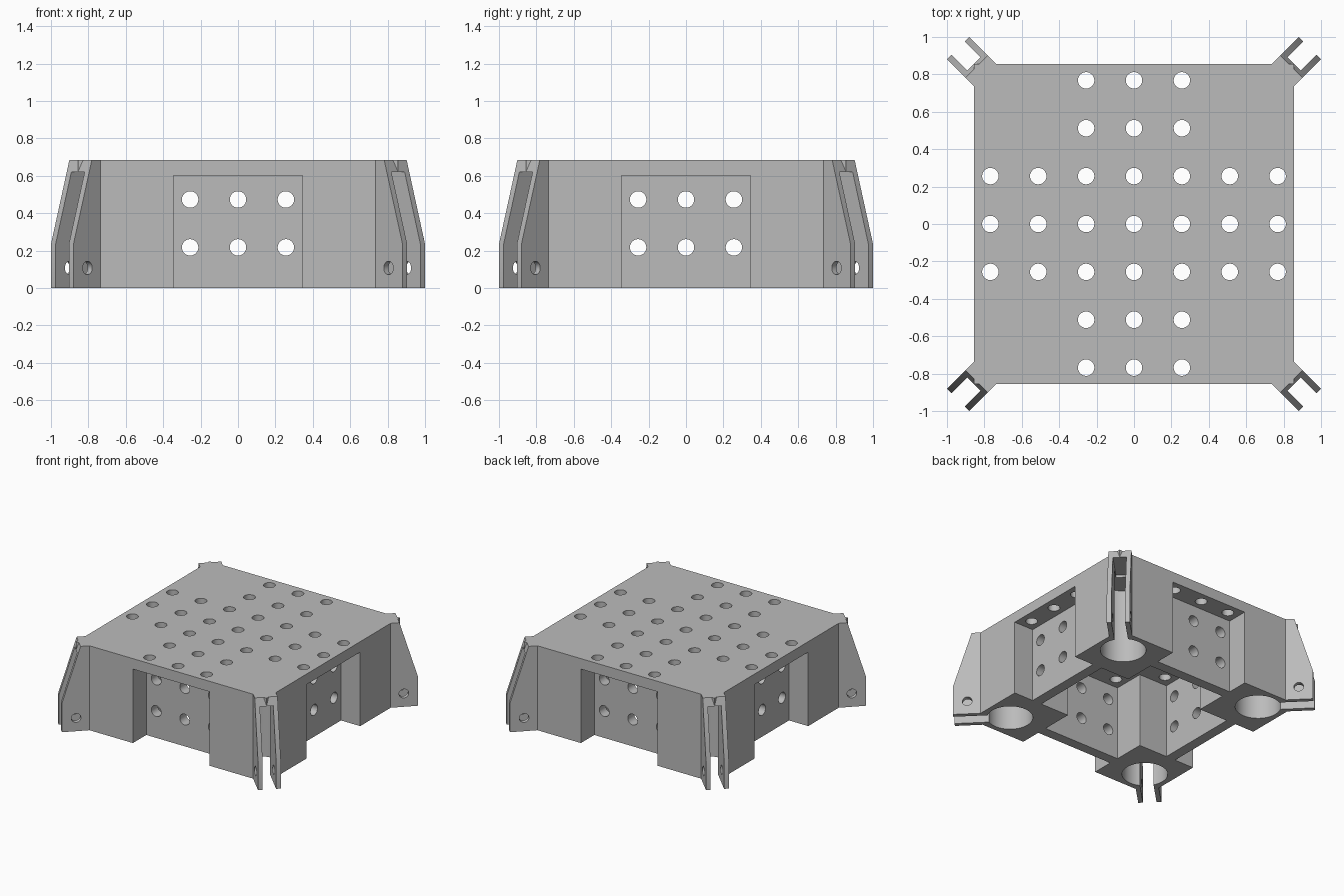
import bpy, bmesh, math
from mathutils import Matrix, Vector

cube = bpy.data.objects.get("Cube")
if cube:
    bpy.data.objects.remove(cube, do_unlink=True)

# Main dimensions
HALF, HEIGHT, PLATE_Z = 0.855, 0.685, 0.60
RECESS, WALL_OUT, WALL_IN = 0.345, 0.683, 0.60
PITCH, HOLE_R = 0.256, 0.044
TUBE_POS, TUBE_R = 0.647, 0.168
DIAGONALS = [math.radians(45 + 90 * k) for k in range(4)]

grey = bpy.data.materials.new("light_grey")
grey.use_nodes = True
colour = (0.5, 0.5, 0.5, 1)
grey.diffuse_color = colour
grey.node_tree.nodes["Principled BSDF"].inputs["Base Color"].default_value = colour


def prism(bm, profile, offset, matrix=Matrix()):
    """Extrude a planar outline along an offset vector."""
    face = bm.faces.new([bm.verts.new(p) for p in profile])
    made = bmesh.ops.extrude_face_region(bm, geom=[face])["geom"]
    top = [v for v in made if isinstance(v, bmesh.types.BMVert)]
    bmesh.ops.translate(bm, verts=top, vec=offset)
    bmesh.ops.transform(bm, matrix=matrix, verts=list(face.verts) + top)


def box(bm, low, high, matrix=Matrix()):
    (x0, y0, z0), (x1, y1, z1) = low, high
    outline = [(x0, y0, z0), (x1, y0, z0), (x1, y1, z0), (x0, y1, z0)]
    prism(bm, outline, (0, 0, z1 - z0), matrix)


def rod(bm, centre, axis, radius, length, sides=32):
    turn = Vector(axis).to_track_quat("Z", "Y").to_matrix().to_4x4()
    bmesh.ops.create_cone(bm, cap_ends=True, segments=sides, radius1=radius,
                          radius2=radius, depth=length,
                          matrix=Matrix.Translation(centre) @ turn)


def finish(bm, name):
    bmesh.ops.recalc_face_normals(bm, faces=bm.faces)
    mesh = bpy.data.meshes.new(name)
    bm.to_mesh(mesh)
    bm.free()
    obj = bpy.data.objects.new(name, mesh)
    bpy.context.collection.objects.link(obj)
    mesh.materials.append(grey)
    return obj


def combine(name, operation, fill):
    """Build a helper with fill(bm) and merge it into, or cut it from, the base."""
    bm = bmesh.new()
    fill(bm)
    helper = finish(bm, name)
    helper.hide_render = True
    mod = base.modifiers.new(name, "BOOLEAN")
    mod.operation, mod.solver, mod.object = operation, "EXACT", helper
    bpy.context.view_layer.objects.active = base
    bpy.ops.object.modifier_apply(modifier=mod.name)
    bpy.data.objects.remove(helper, do_unlink=True)


# Solid square block
bm = bmesh.new()
box(bm, (-HALF, -HALF, 0), (HALF, HALF, HEIGHT))
base = finish(bm, "mounting_base")


# Tapered clamp lugs on the four corners
def lugs(bm):
    side = [(0.92, 0), (1.329, 0), (1.329, 0.235), (1.19, HEIGHT), (0.92, HEIGHT)]
    for a in DIAGONALS:
        prism(bm, [(u, -0.085, z) for u, z in side], (0, 0.17, 0), Matrix.Rotation(a, 4, "Z"))


# Pockets in the four sides, below the top plate
def side_recesses(bm):
    for k in range(4):
        box(bm, (WALL_OUT, -RECESS, -0.1), (1, RECESS, PLATE_Z),
            Matrix.Rotation(k * math.pi / 2, 4, "Z"))


# Plus-shaped hollow underneath
def cavity(bm):
    r, w = RECESS, WALL_IN
    arm = [(w, -r), (w, r), (r, r)]
    outline = []
    for k in range(4):
        turn = Matrix.Rotation(k * math.pi / 2, 3, "Z")
        outline += [turn @ Vector((x, y, -0.1)) for x, y in arm]
    prism(bm, outline, (0, 0, PLATE_Z + 0.1))


# Round leg sockets in the corner blocks
def leg_sockets(bm):
    for sx in (-1, 1):
        for sy in (-1, 1):
            rod(bm, (sx * TUBE_POS, sy * TUBE_POS, PLATE_Z / 2 - 0.05), (0, 0, 1),
                TUBE_R, PLATE_Z + 0.1, 64)


# Clamp slots splitting each lug into two jaws
def clamp_slots(bm):
    for a in DIAGONALS:
        box(bm, (0.95, -0.05, -0.1), (1.5, 0.05, 0.62), Matrix.Rotation(a, 4, "Z"))


# Screw holes across the jaws
def screw_holes(bm):
    for a in DIAGONALS:
        rod(bm, (1.223 * math.cos(a), 1.223 * math.sin(a), 0.107),
            (-math.sin(a), math.cos(a), 0), 0.036, 0.3)


# Plus-shaped grid of holes in the top plate
def plate_holes(bm):
    for i in range(-3, 4):
        for j in range(-3, 4):
            if abs(i) <= 1 or abs(j) <= 1:
                rod(bm, (i * PITCH, j * PITCH, HEIGHT), (0, 0, 1), HOLE_R, 0.3)


# Two rows of three holes through opposite walls
def wall_holes(axis):
    def fill(bm):
        for i in (-1, 0, 1):
            for z in (0.217, 0.473):
                centre = (0, i * PITCH, z) if axis[0] else (i * PITCH, 0, z)
                rod(bm, centre, axis, HOLE_R, 1.6)
    return fill


combine("lugs", "UNION", lugs)
for name, fill in [("side_recesses", side_recesses), ("cavity", cavity),
                   ("leg_sockets", leg_sockets), ("clamp_slots", clamp_slots),
                   ("screw_holes", screw_holes), ("plate_holes", plate_holes),
                   ("wall_holes_x", wall_holes((1, 0, 0))),
                   ("wall_holes_y", wall_holes((0, 1, 0)))]:
    combine(name, "DIFFERENCE", fill)

# Smooth the bores, keep the edges crisp
bpy.ops.object.select_all(action="DESELECT")
base.select_set(True)
bpy.context.view_layer.objects.active = base
bpy.ops.object.shade_smooth_by_angle(angle=math.radians(30))
